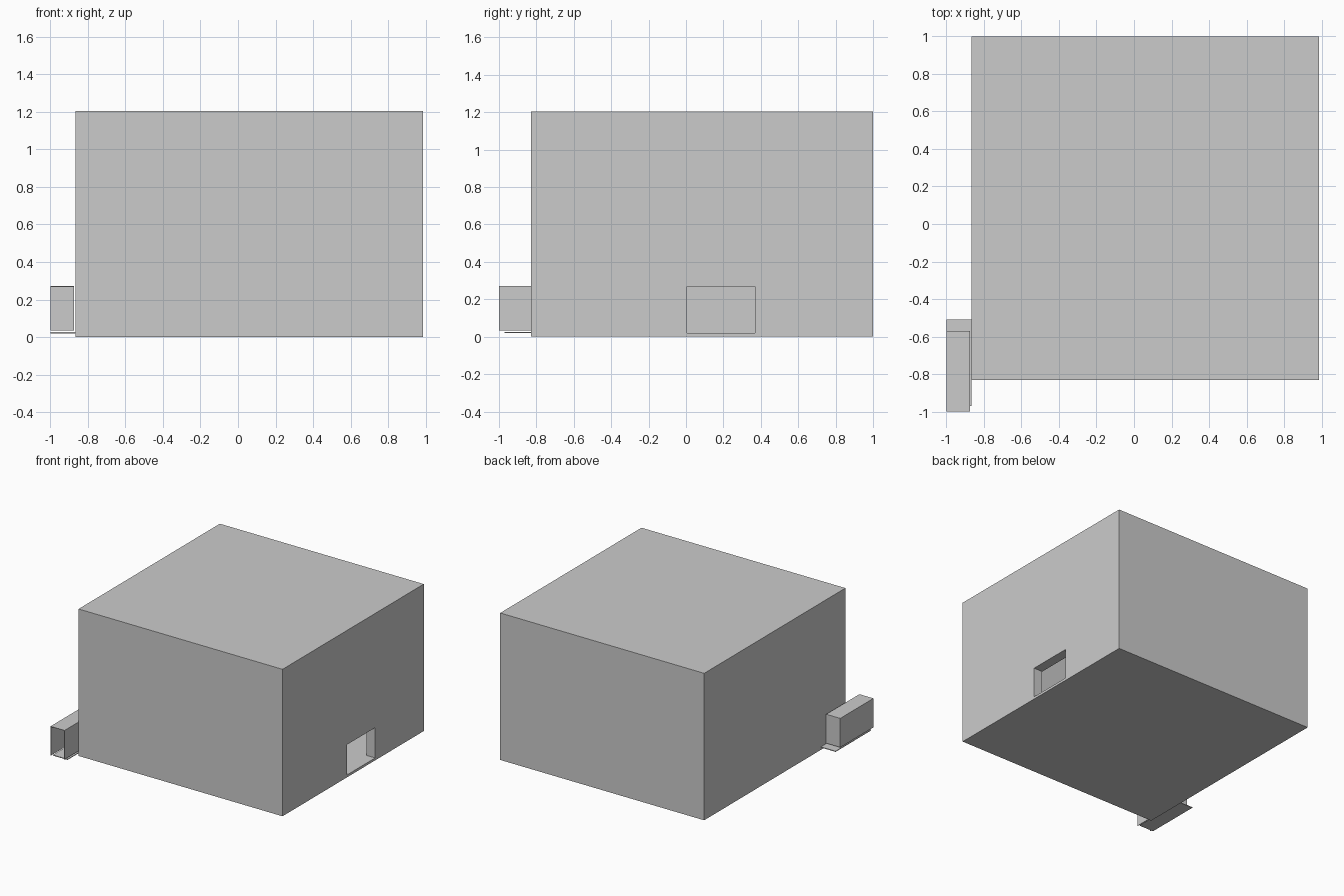
import bpy

if "Cube" in bpy.data.objects:
    bpy.data.objects.remove(bpy.data.objects["Cube"])


def box(name, x, y, z):
    """Axis-aligned box from (min, max) ranges."""
    bpy.ops.mesh.primitive_cube_add(size=1)
    ob = bpy.context.object
    ob.name = name
    ob.location = [(a + b) / 2 for a, b in (x, y, z)]
    ob.scale = [b - a for a, b in (x, y, z)]
    bpy.ops.object.transform_apply(location=True, scale=True)
    return ob


def cut(target, *cutters):
    """Subtract the cutters, then discard them."""
    for c in cutters:
        c.hide_render = True
        mod = target.modifiers.new("cut", "BOOLEAN")
        mod.operation = "DIFFERENCE"
        mod.solver = "EXACT"
        mod.object = c
        bpy.context.view_layer.objects.active = target
        bpy.ops.object.modifier_apply(modifier=mod.name)
        bpy.data.objects.remove(c)


# Hollow room with a doorway through its right wall
X0, X1, Y0, Y1, H, T = -0.865, 0.985, -0.83, 1.0, 1.205, 0.08
room = box("room", (X0, X1), (Y0, Y1), (0, H))
cut(room,
    box("room_space", (X0 + T, X1 - T), (Y0 + T, Y1 - T), (0.018, H - T)),
    box("door_space", (X1 - T - 0.05, X1 + 0.05), (0.005, 0.37), (0.02, 0.268)))

# Side passage on the left: open at the front and below, closed at the back
W = 0.004
passage = box("side_passage", (-1.0, -0.873), (-1.0, -0.57), (0.034, 0.272))
cut(passage,
    box("passage_space", (-1.0 + W, -0.873 - W), (-1.1, -0.57 - W), (-0.1, 0.272 - W)))

# Thin floor plate under the passage, shifted towards the back
box("passage_floor", (-1.0, -0.867), (-0.97, -0.51), (0.02, 0.026))
